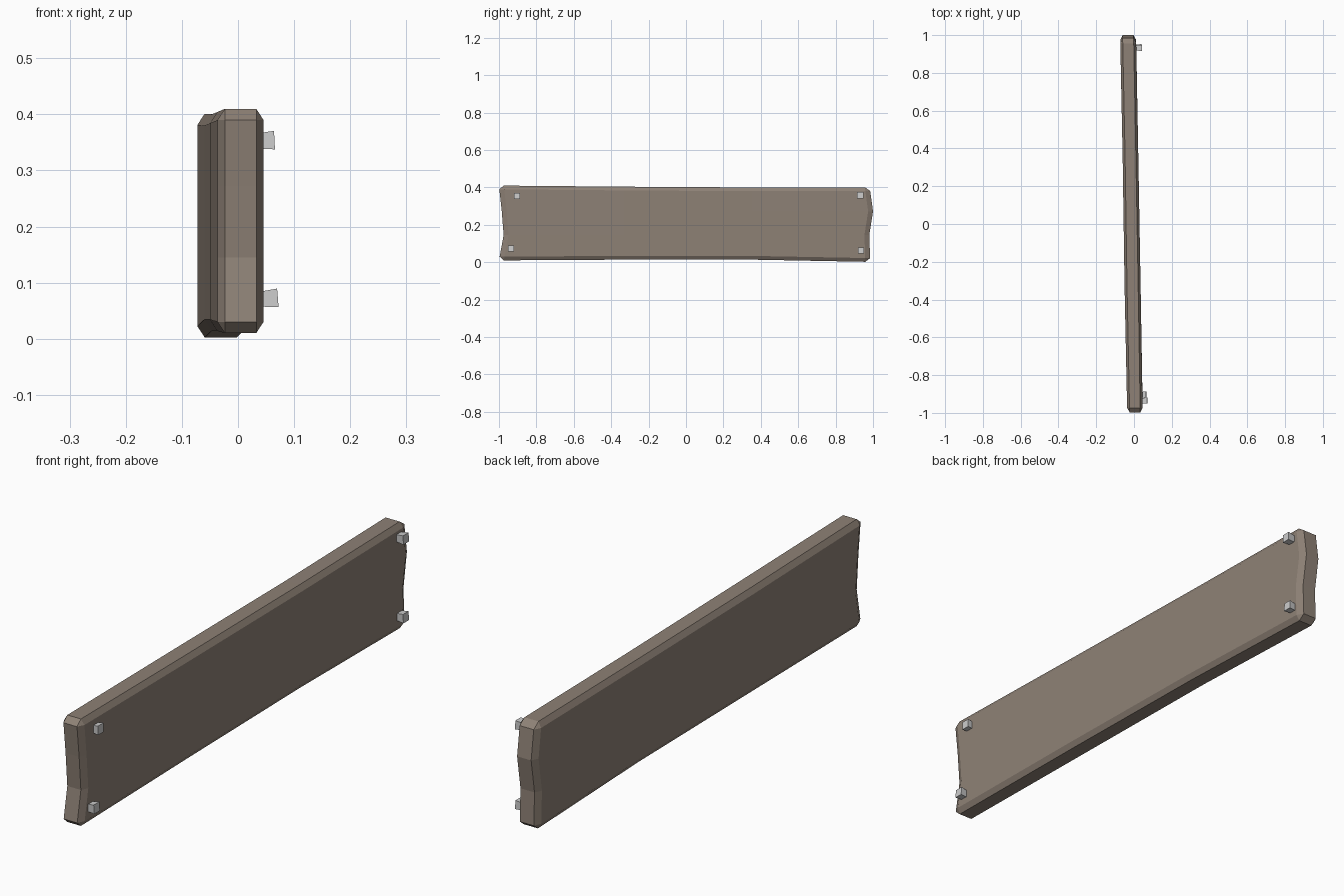
import bpy, bmesh
from mathutils import Matrix, Vector

if "Cube" in bpy.data.objects:
    bpy.data.objects.remove(bpy.data.objects["Cube"])

SX, SY = 0.65, 1.3   # object scale stretches the bevel so it is narrow in x, long in y


def plank():
    # each ring: left x, right x, bottom z, top z, y at the four heights
    rings = [
        (-0.036, 0.046, 0.010, 0.410, (-1.0, -0.975, -0.985, -1.0)),
        (-0.050, 0.035, 0.014, 0.404, (-0.33,) * 4),
        (-0.060, 0.023, 0.014, 0.400, (0.35,) * 4),
        (-0.073, 0.011, 0.002, 0.401, (0.985, 0.98, 1.0, 0.982)),
    ]
    bm = bmesh.new()
    grid = []
    for xl, xr, zb, zt, ys in rings:
        zs = (zb, 0.145, 0.272, zt)
        left = [bm.verts.new((xl / SX, y / SY, z)) for y, z in zip(ys, zs)]
        right = [bm.verts.new((xr / SX, y / SY, z)) for y, z in zip(ys, zs)]
        grid.append(left + right[::-1])
    for a, b in zip(grid, grid[1:]):
        for i in range(8):
            j = (i + 1) % 8
            bm.faces.new((a[i], a[j], b[j], b[i]))
    for g in (grid[0], grid[-1]):
        for i in range(3):
            bm.faces.new((g[i], g[i + 1], g[6 - i], g[7 - i]))
    bmesh.ops.recalc_face_normals(bm, faces=bm.faces)
    me = bpy.data.meshes.new("plank")
    bm.to_mesh(me)
    bm.free()
    ob = bpy.data.objects.new("plank", me)
    bpy.context.collection.objects.link(ob)
    ob.scale = (SX, SY, 1)
    bev = ob.modifiers.new("edge_chamfer", 'BEVEL')
    bev.width = 0.02
    bev.segments = 1
    bev.limit_method = 'ANGLE'
    bev.angle_limit = 0.8
    mat = bpy.data.materials.new("wood")
    mat.diffuse_color = (0.27, 0.22, 0.18, 1)
    mat.use_nodes = True
    mat.node_tree.nodes["Principled BSDF"].inputs["Base Color"].default_value = mat.diffuse_color
    me.materials.append(mat)


def nail(name, x_tip, y, z, tilt):
    # small block whose outer head is slightly wider than its base
    bm = bmesh.new()
    bmesh.ops.create_cube(bm, size=1)
    for v in bm.verts:
        s = 0.033 if v.co.x > 0 else 0.026
        v.co = Vector((v.co.x * 0.035 - 0.0175, v.co.y * s, v.co.z * s))
    bm.transform(Matrix.Rotation(tilt, 4, 'Y'))
    me = bpy.data.meshes.new(name)
    bm.to_mesh(me)
    bm.free()
    ob = bpy.data.objects.new(name, me)
    ob.location = (x_tip, y, z)
    bpy.context.collection.objects.link(ob)


plank()

# four nails on the right face
nail("nail_front_top", 0.065, -0.903, 0.354, -0.05)
nail("nail_front_bottom", 0.071, -0.935, 0.073, -0.08)
nail("nail_back_top", 0.042, 0.932, 0.358, -0.05)
nail("nail_back_bottom", 0.039, 0.936, 0.062, -0.05)
